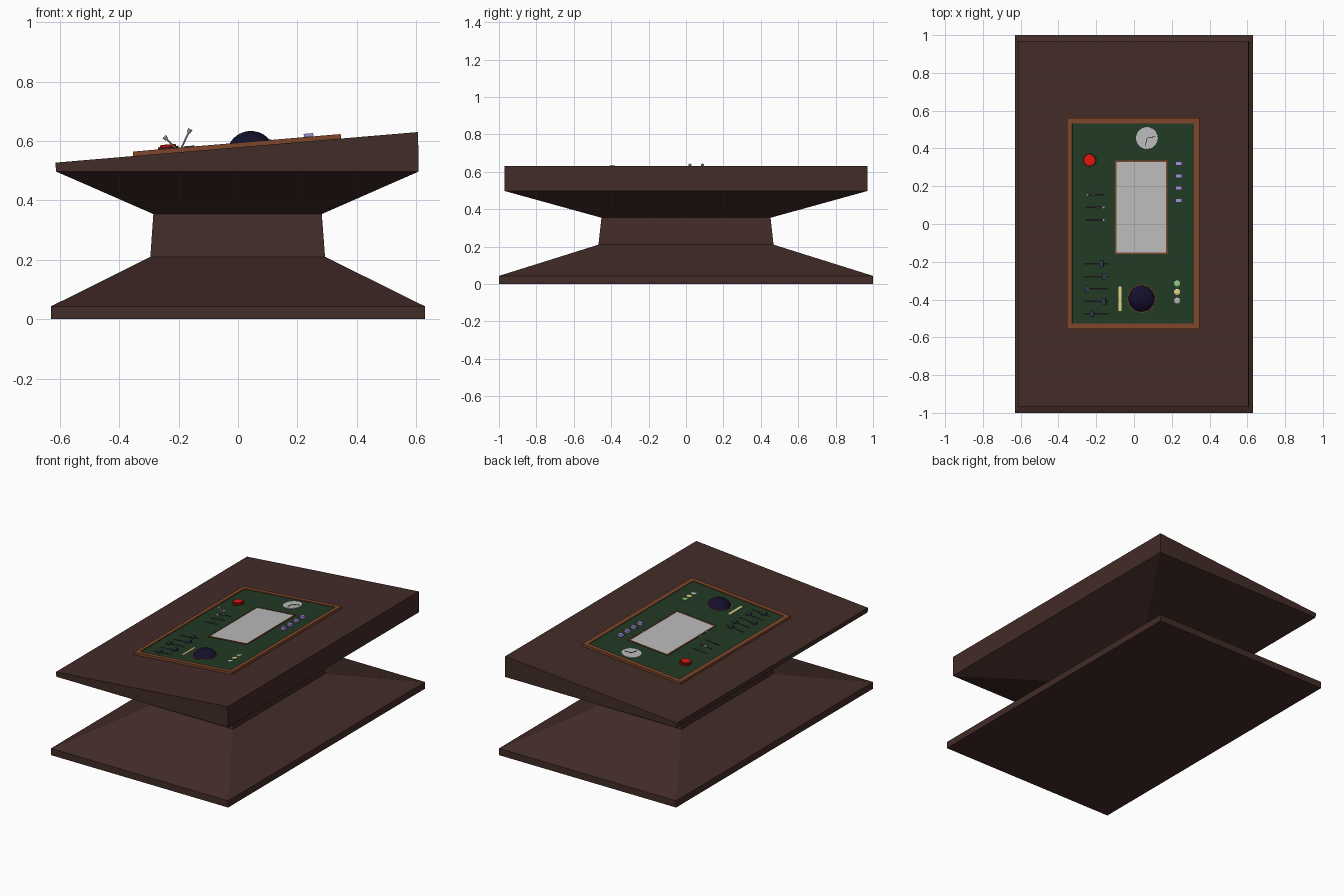
import bpy, bmesh, math
from mathutils import Matrix, Vector

if "Cube" in bpy.data.objects:
    bpy.data.objects.remove(bpy.data.objects["Cube"])

TILT = math.atan2(0.103, 1.222)
PLANE = Matrix.Translation((0, 0, 0.579)) @ Matrix.Rotation(-TILT, 4, 'Y')
BOARD = 0.010   # height of the board face above the sloping desktop


def material(name, r, g, b):
    m = bpy.data.materials.new(name)
    m.diffuse_color = (r, g, b, 1)
    m.use_nodes = True
    m.node_tree.nodes["Principled BSDF"].inputs["Base Color"].default_value = m.diffuse_color
    return m


WOOD = material("dark_wood", 0.055, 0.025, 0.021)
TRIM = material("trim_wood", 0.21, 0.062, 0.024)
GREEN = material("green", 0.016, 0.042, 0.018)
GREY = material("light_grey", 0.5, 0.5, 0.5)
BLACK = material("black", 0.008, 0.008, 0.008)
NAVY = material("navy", 0.007, 0.005, 0.025)
RED = material("red", 0.75, 0.008, 0.004)
DARK_RED = material("dark_red", 0.18, 0.01, 0.006)
LILAC = material("lilac", 0.36, 0.27, 0.65)
YELLOW = material("yellow", 0.78, 0.66, 0.26)
LIME = material("lime", 0.3, 0.6, 0.22)
SLATE = material("slate", 0.028, 0.045, 0.07)


def finish(bm, name, mat, matrix=PLANE):
    bmesh.ops.recalc_face_normals(bm, faces=bm.faces)
    me = bpy.data.meshes.new(name)
    bm.to_mesh(me)
    bm.free()
    me.materials.append(mat)
    ob = bpy.data.objects.new(name, me)
    ob.matrix_world = matrix
    bpy.context.collection.objects.link(ob)
    return ob


def box(name, mat, x, y, sx, sy, z0, z1, rot=0):
    bm = bmesh.new()
    m = (Matrix.Translation((x, y, (z0 + z1) / 2)) @ Matrix.Rotation(rot, 4, 'Z')
         @ Matrix.Diagonal((sx, sy, z1 - z0, 1)))
    bmesh.ops.create_cube(bm, size=1, matrix=m)
    return finish(bm, name, mat)


def lathe(name, mat, x, y, profile, n=24):
    """Closed turned part from (radius, height) pairs."""
    bm = bmesh.new()
    rings = [[bm.verts.new((x + r * math.cos(2 * math.pi * i / n),
                            y + r * math.sin(2 * math.pi * i / n), z))
              for i in range(n)] for r, z in profile]
    for a, b in zip(rings, rings[1:]):
        for i in range(n):
            j = (i + 1) % n
            bm.faces.new((a[i], a[j], b[j], b[i]))
    bm.faces.new(rings[0])
    bm.faces.new(rings[-1])
    return finish(bm, name, mat)


def frame(name, mat, x0, x1, y0, y1, w, z0, z1):
    """Rectangular border of width w."""
    bm = bmesh.new()
    rings = []
    for d, z in ((0, z0), (0, z1), (w, z1), (w, z0)):
        rings.append([bm.verts.new(p) for p in (
            (x0 + d, y0 + d, z), (x1 - d, y0 + d, z), (x1 - d, y1 - d, z), (x0 + d, y1 - d, z))])
    for k in range(4):
        a, b = rings[k], rings[(k + 1) % 4]
        for i in range(4):
            j = (i + 1) % 4
            bm.faces.new((a[i], a[j], b[j], b[i]))
    return finish(bm, name, mat)


def rod(name, mat, p, q, r0, r1, n=8):
    """Tapered rod between two points on the board."""
    p, q = Vector(p), Vector(q)
    d = q - p
    m = Matrix.Translation((p + q) / 2) @ d.to_track_quat('Z', 'Y').to_matrix().to_4x4()
    bm = bmesh.new()
    bmesh.ops.create_cone(bm, cap_ends=True, segments=n, radius1=r0, radius2=r1,
                          depth=d.length, matrix=m)
    return finish(bm, name, mat)


# pedestal body: stacked rectangles, the last one follows the tilt
bm = bmesh.new()
rings = []
for x0, x1, y, zl, zr in ((-0.63, 0.63, 1.0, 0, 0), (-0.63, 0.63, 1.0, 0.043, 0.043),
                          (-0.295, 0.293, 0.468, 0.21, 0.21),
                          (-0.285, 0.282, 0.452, 0.354, 0.354),
                          (-0.612, 0.608, 0.97, 0.497, 0.497),
                          (-0.615, 0.606, 0.97, 0.527, 0.63)):
    rings.append([bm.verts.new(p) for p in ((x0, -y, zl), (x1, -y, zr), (x1, y, zr), (x0, y, zl))])
for a, b in zip(rings, rings[1:]):
    for i in range(4):
        bm.faces.new((a[i], a[(i + 1) % 4], b[(i + 1) % 4], b[i]))
bm.faces.new(rings[0])
bm.faces.new(rings[-1])
finish(bm, "pedestal_body", WOOD, Matrix())

# control board with its border
box("control_board", GREEN, -0.003, 0, 0.66, 1.08, -0.004, BOARD)
frame("board_border", TRIM, -0.354, 0.348, -0.555, 0.56, 0.027, -0.004, 0.015)

# screen
box("screen", GREY, 0.038, 0.087, 0.265, 0.485, BOARD - 0.003, BOARD + 0.003)
frame("screen_border", TRIM, -0.101, 0.178, -0.16, 0.335, 0.008, BOARD - 0.003, BOARD + 0.005)

# domed ball in a ring
R, H = 0.081, 0.041
cap = math.acos((R - H) / R)
dome = lathe("domed_ball", NAVY, 0.041, -0.395,
             [(R * math.sin(cap * (1 - k / 8)) + 1e-4,
               BOARD + H - R + R * math.cos(cap * (1 - k / 8))) for k in range(9)], 32)
lathe("ball_ring", TRIM, 0.041, -0.395, [(0.074, BOARD - 0.003), (0.074, BOARD + 0.002)], 32)

# red push button
lathe("button_collar", DARK_RED, -0.234, 0.338, [(0.035, BOARD - 0.003), (0.035, BOARD + 0.012)])
lathe("push_button", RED, -0.234, 0.338,
      [(0.027, BOARD), (0.027, BOARD + 0.017), (0.023, BOARD + 0.019)])

# round dial with two hands
lathe("dial_face", GREY, 0.07, 0.455, [(0.058, BOARD - 0.003), (0.058, BOARD + 0.004)], 32)
box("dial_long_hand", BLACK, 0.092, 0.459, 0.046, 0.003, BOARD + 0.003, BOARD + 0.006, 0.2)
box("dial_short_hand", BLACK, 0.066, 0.434, 0.003, 0.04, BOARD + 0.003, BOARD + 0.006, -0.2)

# column of square keys
for i in range(4):
    box(f"key_{i + 1}", LILAC, 0.24, 0.32 - 0.065 * i, 0.032, 0.022, BOARD - 0.003, BOARD + 0.016)

# indicator lamps and light strip
for name, mat, y in (("lamp_green", LIME, -0.315), ("lamp_yellow", YELLOW, -0.36),
                     ("lamp_grey", GREY, -0.406)):
    lathe(name, mat, 0.23, y, [(0.016, BOARD - 0.003), (0.016, BOARD + 0.003),
                               (0.009, BOARD + 0.006)], 16)
box("light_strip", YELLOW, -0.074, -0.395, 0.016, 0.13, BOARD - 0.003, BOARD + 0.004)

# toggle levers in slots
for i, (y, lean) in enumerate(((0.155, -1), (0.088, 1), (0.021, 1))):
    box(f"lever_slot_{i + 1}", BLACK, -0.206, y, 0.1, 0.009, BOARD - 0.003, BOARD + 0.001)
    base = (-0.206, y, BOARD) if lean < 0 else (-0.192, y, BOARD)
    tip = (base[0] + lean * 0.03, y, BOARD + (0.036 if lean < 0 else 0.052))
    end = Vector(tip) + (Vector(tip) - Vector(base)).normalized() * 0.014
    rod(f"lever_stem_{i + 1}", GREY, base, tip, 0.003, 0.003)
    rod(f"lever_head_{i + 1}", GREY, tip, end, 0.006, 0.008)

# sliders: slot plus knob
for i, (x, y) in enumerate(((-0.172, -0.21), (-0.155, -0.278), (-0.248, -0.344),
                            (-0.159, -0.41), (-0.223, -0.475))):
    box(f"slider_slot_{i + 1}", BLACK, -0.2, y, 0.13, 0.008, BOARD - 0.003, BOARD + 0.001)
    box(f"slider_knob_{i + 1}", SLATE, x, y, 0.02, 0.036, BOARD - 0.003, BOARD + 0.008)

# smooth the ball only, everything else stays flat
bpy.ops.object.select_all(action='DESELECT')
dome.select_set(True)
bpy.context.view_layer.objects.active = dome
bpy.ops.object.shade_smooth_by_angle()
